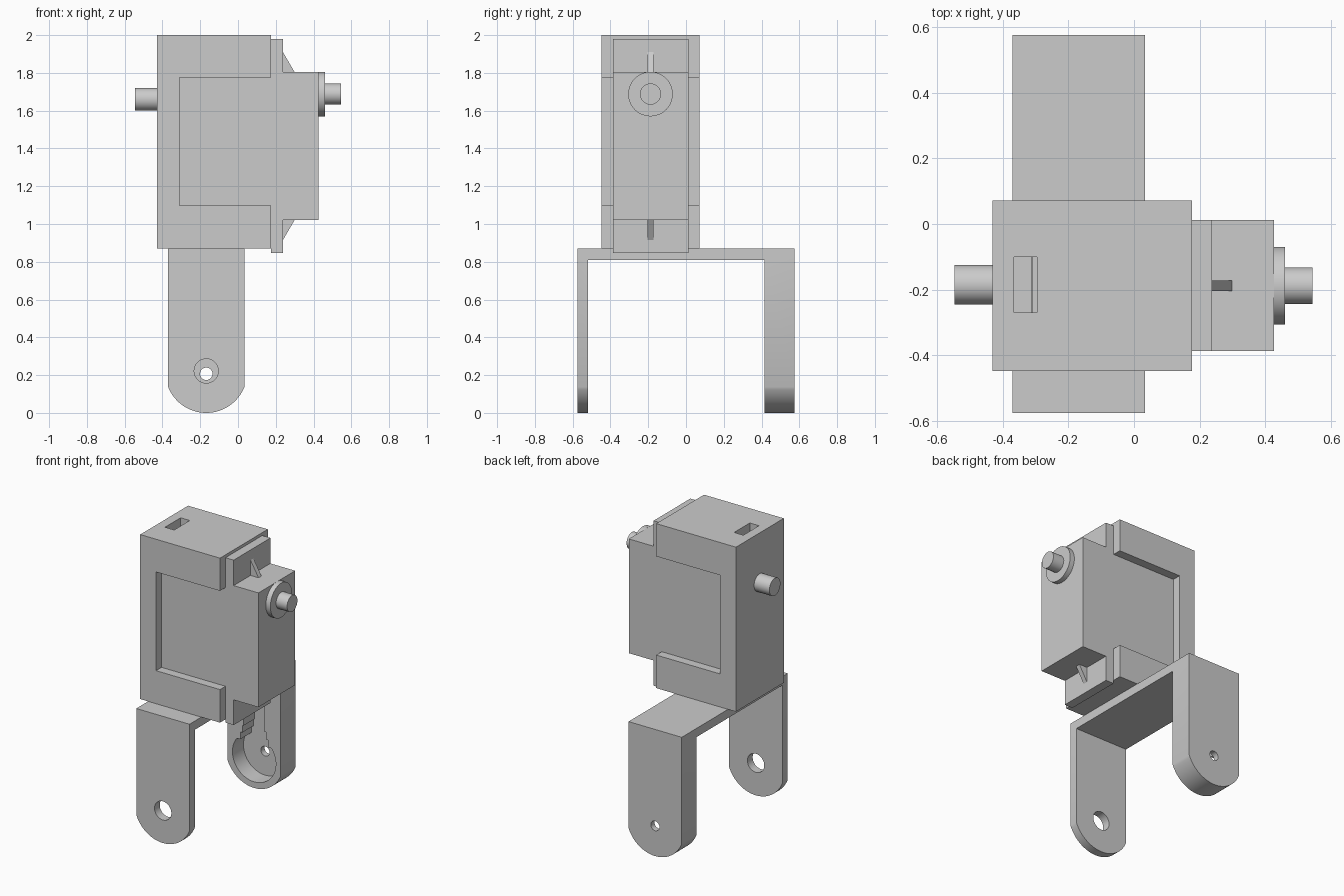
import bpy, bmesh, math
from mathutils import Vector

if "Cube" in bpy.data.objects:
    bpy.data.objects.remove(bpy.data.objects["Cube"])

grey = bpy.data.materials.new("plain grey")
grey.diffuse_color = (0.6, 0.6, 0.6, 1)
grey.use_nodes = True
grey.node_tree.nodes["Principled BSDF"].inputs["Base Color"].default_value = grey.diffuse_color


def finish(name, bm):
    bmesh.ops.recalc_face_normals(bm, faces=bm.faces)
    me = bpy.data.meshes.new(name)
    bm.to_mesh(me)
    bm.free()
    ob = bpy.data.objects.new(name, me)
    bpy.context.collection.objects.link(ob)
    me.materials.append(grey)
    return ob


def prism(name, pts, y0, y1):
    """Extrude an (x, z) outline from y0 to y1."""
    bm = bmesh.new()
    f = bm.faces.new([bm.verts.new((x, y0, z)) for x, z in pts])
    r = bmesh.ops.extrude_face_region(bm, geom=[f])
    verts = [v for v in r["geom"] if isinstance(v, bmesh.types.BMVert)]
    bmesh.ops.translate(bm, verts=verts, vec=(0, y1 - y0, 0))
    return finish(name, bm)


def box(name, x0, x1, y0, y1, z0, z1):
    return prism(name, [(x0, z0), (x1, z0), (x1, z1), (x0, z1)], y0, y1)


def arc(cx, cz, r, a0, a1, n):
    return [(cx + r * math.cos(math.radians(a0 + (a1 - a0) * i / n)),
             cz + r * math.sin(math.radians(a0 + (a1 - a0) * i / n))) for i in range(n + 1)]


def rod(name, x0, x1, y, z, r):
    """Cylinder along x."""
    bpy.ops.mesh.primitive_cylinder_add(vertices=48, radius=r, depth=x1 - x0,
                                        location=((x0 + x1) / 2, y, z),
                                        rotation=(0, math.pi / 2, 0))
    ob = bpy.context.object
    ob.name = name
    ob.data.materials.append(grey)
    smooth(ob)
    return ob


def smooth(ob):
    bpy.ops.object.select_all(action='DESELECT')
    ob.select_set(True)
    bpy.context.view_layer.objects.active = ob
    bpy.ops.object.shade_smooth_by_angle(angle=math.radians(30))


def combine(ob, others, op):
    for o in others:
        m = ob.modifiers.new("bool", 'BOOLEAN')
        m.operation, m.object, m.solver = op, o, 'EXACT'
        bpy.context.view_layer.objects.active = ob
        bpy.ops.object.modifier_apply(modifier=m.name)
        bpy.data.objects.remove(o)


# Forked bracket: rounded tongue profile, hollowed into a U
CX, L, R = -0.168, -0.37, 0.034
a = math.degrees(math.acos((R - CX) / 0.217))
outline = [(R, 0.87), (L, 0.87)] + arc(CX, 0.217, 0.217, 180 + a, 360 - a, 32)
bracket = prism("forked_bracket", outline, -0.575, 0.575)

# Horn recess in the thick leg: round pocket with a stepped slot above
HZ = 0.207
half = [(0.125, 0.10), (0.105, 0.10), (0.105, 0.15), (0.09, 0.15),
        (0.09, 0.20), (0.08, 0.20), (0.08, 0.50)]
b = math.degrees(math.asin(0.10 / 0.165))
horn = ([(CX - w, HZ + h) for w, h in reversed(half)][:-1]
        + arc(CX, HZ, 0.165, 180 - b, 360 + b, 40)
        + [(CX + w, HZ + h) for w, h in half[1:]])
combine(bracket, [
    box("gap", -1, 1, -0.518, 0.415, -1, 0.81),
    prism("horn_cut", horn, 0.3, 0.535),
    prism("pivot_hole", arc(CX, 0.222, 0.064, 0, 352.5, 47), -0.7, -0.4),
    prism("screw_hole", arc(CX, HZ, 0.033, 0, 348.75, 31), 0.4, 0.7)], 'DIFFERENCE')
smooth(bracket)

# Holder: block with motor cavity, side windows open to +x, and a cable slot on top
holder = box("motor_holder", -0.43, 0.176, -0.447, 0.072, 0.87, 2.0)
combine(holder, [
    box("cavity", -0.31, 0.5, -0.387, 0.012, 1.02, 1.805),
    box("window", -0.31, 0.5, -1, 1, 1.097, 1.775),
    box("cable_slot", -0.366, -0.296, -0.27, -0.10, 1.8, 2.2)], 'DIFFERENCE')

# Motor: body, mounting flange and small gussets
YC = -0.188
box("motor_body", -0.309, 0.426, -0.387, 0.012, 1.02, 1.805)
box("motor_flange", 0.176, 0.238, -0.387, 0.012, 0.847, 1.98)
for name, z, s in (("upper_gusset", 1.805, 1), ("lower_gusset", 1.02, -1)):
    prism(name, [(0.238, z), (0.299, z), (0.238, z + s * 0.105)], YC - 0.016, YC + 0.016)

# Output collar and shaft, and the pivot pin on the other side
rod("output_collar", 0.426, 0.46, YC, 1.688, 0.118)
rod("output_shaft", 0.46, 0.544, YC, 1.688, 0.056)
rod("pivot_pin", -0.546, -0.43, YC + 0.003, 1.66, 0.06)
